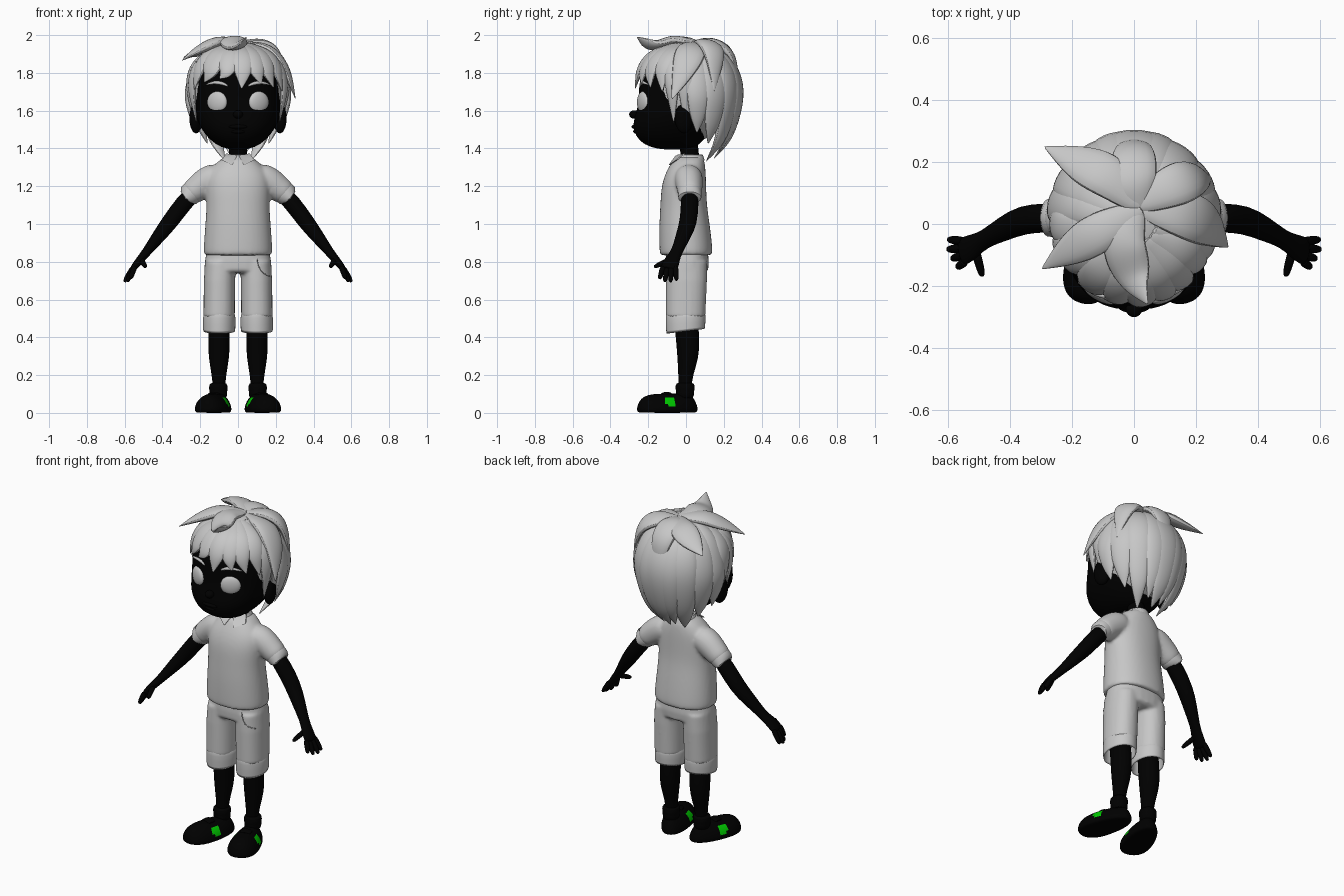
import bpy, bmesh, math
from mathutils import Vector, Matrix


def material(name, rgb):
    m = bpy.data.materials.new(name)
    m.diffuse_color = (*rgb, 1)
    return m


GREY = material("light_grey", (0.57, 0.57, 0.57))
BLACK = material("black", (0.0, 0.0, 0.0))
GREEN = material("green", (0.0, 0.6, 0.0))


def finish(name, bm, mat, subsurf=0):
    bmesh.ops.recalc_face_normals(bm, faces=bm.faces)
    me = bpy.data.meshes.new(name)
    bm.to_mesh(me)
    bm.free()
    me.materials.append(mat)
    me.shade_smooth()
    me.set_sharp_from_angle(angle=math.radians(50))
    ob = bpy.data.objects.new(name, me)
    bpy.context.collection.objects.link(ob)
    if subsurf:
        ob.modifiers.new("smooth", "SUBSURF").levels = subsurf
        ob.modifiers["smooth"].render_levels = subsurf
    return ob


def add_tube(bm, pts, ref=(1, 0, 0), n=16, power=2.0, flat=False, caps=True):
    """Skin rings (x, y, z, ra, rb); flat keeps every ring level."""
    rings, c = [], [Vector(p[:3]) for p in pts]
    for i, p in enumerate(pts):
        t = c[min(i + 1, len(c) - 1)] - c[max(i - 1, 0)]
        t = Vector((0, 0, 1)) if flat else t.normalized()
        r = ref(c[i]) if callable(ref) else Vector(ref)
        u = (r - t * r.dot(t)).normalized()
        v = t.cross(u)
        ring = []
        for k in range(n):
            a = math.tau * k / n
            ca, sa = math.cos(a), math.sin(a)
            e = 2 / power
            ring.append(bm.verts.new(c[i] + u * math.copysign(abs(ca) ** e, ca) * p[3]
                                     + v * math.copysign(abs(sa) ** e, sa) * p[4]))
        rings.append(ring)
    for a, b in zip(rings, rings[1:]):
        for k in range(n):
            bm.faces.new((a[k], a[(k + 1) % n], b[(k + 1) % n], b[k]))
    if caps:
        bm.faces.new(rings[0])
        bm.faces.new(rings[-1])


def tube(name, pts, mat, subsurf=1, **kw):
    bm = bmesh.new()
    add_tube(bm, pts, **kw)
    return finish(name, bm, mat, subsurf)


def ball(name, loc, radii, mat, turn=0):
    bm = bmesh.new()
    bmesh.ops.create_uvsphere(bm, u_segments=24, v_segments=14, radius=1)
    bm.transform(Matrix.Translation(loc) @ Matrix.Rotation(turn, 4, 'Z') @ Matrix.Diagonal((*radii, 1)))
    return finish(name, bm, mat)


def fuse(ob, voxel, steps):
    m = ob.modifiers.new("fuse", "REMESH")
    m.mode, m.voxel_size, m.use_smooth_shade = 'VOXEL', voxel, True
    s = ob.modifiers.new("relax", "SMOOTH")
    s.factor, s.iterations = 0.5, steps


# Head, neck and face
tube("head", [(0, -.06, 1.393, .03, .05), (0, -.07, 1.405, .09, .12), (0, -.08, 1.44, .145, .172),
              (0, -.07, 1.50, .195, .212), (0, -.05, 1.56, .222, .228), (0, -.03, 1.64, .23, .218),
              (0, -.02, 1.72, .23, .232), (0, -.01, 1.80, .22, .23), (0, 0, 1.88, .17, .18),
              (0, 0, 1.94, .09, .1)], BLACK, n=28, power=2.4, flat=True)
tube("neck", [(0, .025, 1.30, .052, .052), (0, .02, 1.37, .046, .048), (0, .01, 1.46, .055, .055)],
     BLACK, flat=True)
ball("nose", (0, -.275, 1.58), (.026, .026, .022), BLACK)
ball("upper_lip", (0, -.268, 1.515), (.05, .02, .012), BLACK)
ball("lower_lip", (0, -.26, 1.49), (.04, .02, .012), BLACK)
for s, side in ((1, "right"), (-1, "left")):
    ball(side + "_eye", (s * .11, -.227, 1.645), (.058, .022, .057), GREY, s * .48)
    ball(side + "_ear", (s * .222, -.01, 1.56), (.034, .05, .08), BLACK, s * .3)
    tube(side + "_eyebrow", [(s * .05, -.243, 1.728, .004, .004), (s * .08, -.237, 1.746, .009, .011),
                             (s * .13, -.227, 1.752, .008, .01), (s * .175, -.195, 1.735, .003, .003)],
         GREY, ref=(0, 1, 0), n=8)

# Hair cap, cut along a sloping hairline
CENTRE = Vector((0, .01, 1.70))


def shell(az, el, k=1.0):
    a, e = math.radians(az), math.radians(el)
    rz = .265 if el > 0 else .40
    return CENTRE + Vector((math.sin(a) * math.cos(e) * .25 * k,
                            -math.cos(a) * math.cos(e) * .262 * k, math.sin(e) * rz * k))


bm = bmesh.new()
bmesh.ops.create_uvsphere(bm, u_segments=40, v_segments=24, radius=1)
bm.transform(Matrix.Translation(CENTRE) @ Matrix.Diagonal((.247, .26, .266, 1)))
bmesh.ops.bisect_plane(bm, geom=bm.verts[:] + bm.edges[:] + bm.faces[:], plane_co=(0, -.26, 1.81),
                       plane_no=(0, 1, 1), clear_inner=True)
bmesh.ops.holes_fill(bm, edges=[e for e in bm.edges if e.is_boundary])
finish("hair_cap", bm, GREY)


# Hair locks: flattened strands along a smooth path, ending in a point
def lock(bm, path, width, thick=.025, steps=12):
    p = [Vector(q) for q in path]
    p = [p[0] * 2 - p[1]] + p + [p[-1] * 2 - p[-2]]
    pts = []
    for i in range(steps + 1):
        f = i / steps
        x = f * (len(p) - 3)
        j = min(int(x), len(p) - 4)
        t, (a, b, c, d) = x - j, p[j:j + 4]
        q = (b * 2 + (c - a) * t + (a * 2 - b * 5 + c * 4 - d) * t * t
             + (b * 3 - a - c * 3 + d) * t ** 3) / 2
        w = max(.03, math.sin(math.pi * (.12 + .88 * f)) ** .95 if f < 1 else 0)
        pts.append((*q, thick * w, width * w))
    add_tube(bm, pts, ref=lambda q: q - CENTRE, n=10)


# Back locks gather towards the nape
bm = bmesh.new()
for az, end, w in ((102, -32, .07), (122, -42, .08), (144, -64, .08), (180, -60, .095),
                   (164, -52, .075), (196, -55, .075), (216, -64, .08), (238, -42, .08), (258, -32, .07)):
    lock(bm, [shell(az, 80), shell(az, 42, 1.01), shell(az, 2, 1.02), shell(az, end * .55, 1.02),
              shell(az, end, 1.03)], w, .033)
finish("back_hair", bm, GREY, 1)

bm = bmesh.new()
for az, end, w in ((72, -24, .05), (88, -32, .06), (-72, -24, .05), (-88, -28, .06)):
    lock(bm, [shell(az * .9, 75), shell(az * .95, 36, 1.03), shell(az, 6, 1.03), shell(az, end, 1.01)], w)
finish("side_hair", bm, GREY, 1)

bm = bmesh.new()
for az, end, lean, w in ((-58, 2, -2, .06), (-36, 10, -7, .07), (-14, 14, -8, .06), (6, 3, -2, .065),
                         (24, 8, 4, .06), (40, 4, 5, .06), (58, 0, 3, .06)):
    lock(bm, [shell(az * .8, 75, .99), shell(az, 46, 1.03), shell(az, 24, 1.06),
              shell(az + lean, end, 1.07)], w)
finish("fringe", bm, GREY, 1)

bm = bmesh.new()
for path, w in (([(.03, .055, 1.96), (-.08, .15, 1.955), (-.18, .2, 1.92), (-.29, .25, 1.88)], .078),
                ([(.03, .05, 1.96), (-.1, -.02, 1.965), (-.2, -.08, 1.925), (-.298, -.145, 1.865)], .07),
                ([(.01, .05, 1.96), (-.03, -.06, 1.97), (.0, -.17, 1.945), (.045, -.26, 1.99)], .075),
                ([(.01, .06, 1.955), (.16, .03, 1.92), (.25, -.01, 1.82), (.305, -.075, 1.66)], .085),
                ([(0, .06, 1.955), (.12, .12, 1.95), (.2, .15, 1.88), (.25, .15, 1.70)], .075),
                ([(.02, .04, 1.955), (0, .15, 1.955), (0, .245, 1.87), (0, .27, 1.66)], .08)):
    lock(bm, path, w, .03)
finish("crown_hair", bm, GREY, 1)

# Shirt body with both sleeves fused
bm = bmesh.new()
add_tube(bm, [(0, 0, .832, .175, .134), (0, 0, .84, .181, .139), (0, 0, .87, .183, .141),
              (0, -.008, 1.0, .173, .134), (0, -.013, 1.1, .166, .123), (0, -.012, 1.2, .173, .119),
              (0, -.002, 1.27, .162, .107), (0, .01, 1.32, .12, .09), (0, .02, 1.365, .064, .072)],
         n=32, power=2.2, flat=True)
for s in (1, -1):
    add_tube(bm, [(s * .08, .01, 1.265, .076, .071), (s * .16, .015, 1.232, .076, .081),
                  (s * .22, .02, 1.185, .067, .069), (s * .268, .02, 1.145, .063, .063)], ref=(0, 1, 0), n=24)
fuse(finish("shirt", bm, GREY, 2), .010, 4)
tube("collar_band", [(0, .02, 1.335, .075, .08), (0, .022, 1.372, .058, .068), (0, .022, 1.368, .05, .06),
                     (0, .022, 1.34, .05, .058)], GREY, n=24, flat=True, caps=False)

for s, side in ((1, "right"), (-1, "left")):
    # Collar flap
    bm = bmesh.new()
    for d in (0, .008):
        bm.faces.new([bm.verts.new((s * x, y + d, z)) for x, y, z in
                      ((.004, -.056, 1.362), (.03, -.092, 1.312), (.088, -.055, 1.338), (.062, -.01, 1.374))])
    bmesh.ops.bridge_loops(bm, edges=bm.edges[:])
    finish(side + "_collar_flap", bm, GREY)

    # Sleeve hem
    tube(side + "_sleeve_hem", [(s * .245, .02, 1.165, .062, .062), (s * .281, .02, 1.133, .063, .063),
                                (s * .28, .02, 1.134, .055, .055), (s * .25, .02, 1.16, .05, .05)],
         GREY, ref=(0, 1, 0), caps=False, n=24)

    # Arm and hand
    tube(side + "_arm", [(s * .22, .02, 1.18, .045, .045), (s * .285, .02, 1.115, .048, .047),
                         (s * .36, .015, 1.012, .048, .045), (s * .42, -.015, .935, .041, .037),
                         (s * .485, -.05, .85, .028, .024), (s * .515, -.07, .815, .04, .022),
                         (s * .55, -.088, .772, .048, .018), (s * .56, -.092, .76, .04, .014)],
         BLACK, ref=(0, 1, 0))
    bm = bmesh.new()
    for base, tip in (((.548, -.056, .78), (.60, -.05, .70)), ((.553, -.078, .77), (.602, -.082, .692)),
                      ((.55, -.1, .77), (.588, -.112, .693)), ((.545, -.12, .78), (.57, -.14, .708)),
                      ((.515, -.075, .815), (.489, -.17, .772))):
        a, b = Vector(base), Vector(tip)
        ref = Vector((.8, -.1, .6))
        add_tube(bm, [(s * q.x, q.y, q.z, r, r) for q, r in
                      ((a, .017), (a.lerp(b, .5), .015), (a.lerp(b, .9), .013), (b, .005))], ref=ref, n=10)
    finish(side + "_fingers", bm, BLACK, 1)

    # Shorts cuff with open underside
    cuff = tube(side + "_cuff", [(s * .099, -.002, .525, .08, .103), (s * .099, -.002, .518, .087, .107),
                                 (s * .1, -.002, .43, .087, .104), (s * .1, -.002, .427, .08, .097),
                                 (s * .1, -.002, .52, .077, .097)], GREY, n=28, flat=True, caps=False)
    for v in cuff.data.vertices:
        if v.co.z < .5:
            v.co.z += .13 * v.co.y

    # Leg and sock
    tube(side + "_leg", [(s * .1, .0, .53, .06, .065), (s * .1, .006, .42, .057, .064),
                         (s * .101, .012, .33, .059, .061), (s * .101, .006, .25, .049, .05),
                         (s * .101, -.006, .17, .033, .034), (s * .1, -.004, .08, .036, .04)],
         BLACK, flat=True)
    tube(side + "_sock", [(s * .104, -.005, .07, .052, .052), (s * .104, -.005, .115, .046, .047),
                          (s * .104, -.005, .122, .051, .052), (s * .104, -.005, .152, .05, .052),
                          (s * .104, -.005, .16, .036, .04)], BLACK, flat=True)

    # Shoe, turned out and wider at the toe, with green side patches
    shoe = tube(side + "_shoe", [(0, 0, 0, .073, .152), (0, 0, .006, .081, .162), (0, 0, .02, .084, .165),
                                 (0, 0, .032, .082, .163), (0, 0, .048, .077, .158), (0, 0, .065, .068, .15),
                                 (0, .002, .081, .054, .138), (0, .008, .094, .038, .118),
                                 (0, .02, .102, .02, .085)], BLACK, n=64, power=2.3, flat=True)
    shoe.data.materials.append(GREEN)
    for f in shoe.data.polygons:
        if abs(f.center.y + .004) < .026 and .033 < f.center.z < .083:
            f.material_index = 1
    strap = tube(side + "_strap", [(-.034, -.005, .096, .026, .004), (-.018, -.005, .103, .026, .009),
                                   (.018, -.005, .103, .026, .009), (.034, -.005, .096, .026, .004)],
                 BLACK, ref=(0, 1, 0), n=12)
    for v in shoe.data.vertices:
        v.co.x *= 1 - 1.1 * v.co.y
    for ob in (shoe, strap):
        ob.location = (s * .125, -.098, 0)
        ob.rotation_euler.z = s * .3

# Pocket seam on one hip
tube("pocket_seam", [(.1, -.107, .825, .003, .003), (.108, -.111, .77, .003, .003),
                     (.135, -.101, .735, .003, .003), (.172, -.06, .722, .003, .003)],
     GREY, ref=(0, 1, 0), n=6)

# Shorts body with both legs fused
bm = bmesh.new()
add_tube(bm, [(0, .005, .86, .165, .11), (0, .006, .80, .176, .115), (0, .005, .755, .178, .112),
              (0, .003, .74, .15, .09)], n=32, power=2.4, flat=True)
for s in (1, -1):
    add_tube(bm, [(s * .092, .004, .80, .082, .108), (s * .098, .002, .70, .083, .109),
                  (s * .1, -.002, .505, .083, .104)], n=28, power=2.2, flat=True)
fuse(finish("shorts", bm, GREY), .009, 4)
